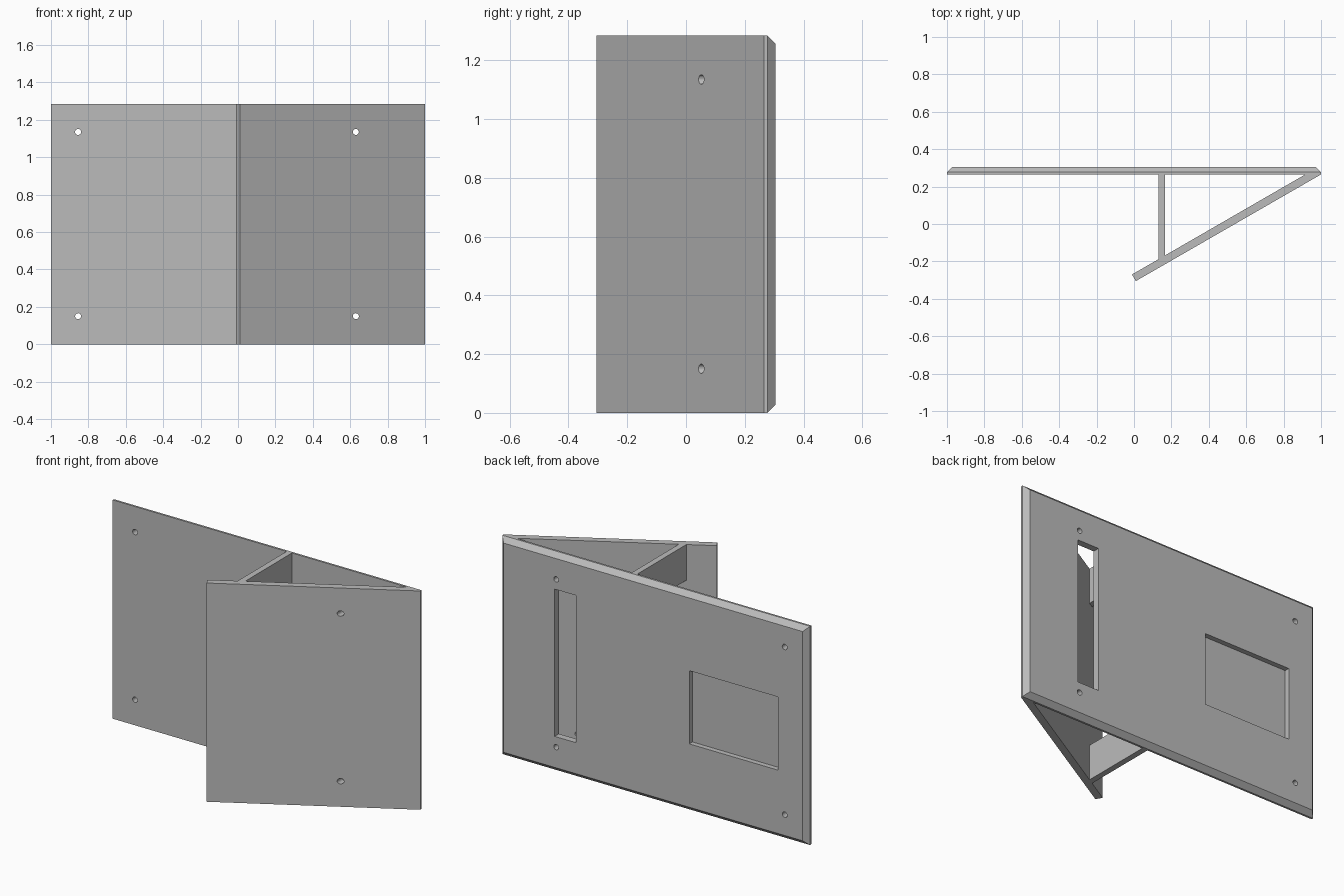
import bpy
import bmesh
from math import radians, tan, pi
from mathutils import Matrix, Vector

HEIGHT = 1.285
FRONT, BACK = 0.265, 0.305      # faces of the back plate
SLOPE = tan(radians(30))

cube = bpy.data.objects.get("Cube")
if cube:
    bpy.data.objects.remove(cube)

grey = bpy.data.materials.new("plain_grey")
grey.use_nodes = True
grey.diffuse_color = (0.5, 0.5, 0.5, 1)
grey.node_tree.nodes["Principled BSDF"].inputs["Base Color"].default_value = (0.5, 0.5, 0.5, 1)


def add_object(name, bm):
    bmesh.ops.recalc_face_normals(bm, faces=bm.faces)
    mesh = bpy.data.meshes.new(name)
    bm.to_mesh(mesh)
    bm.free()
    mesh.materials.append(grey)
    obj = bpy.data.objects.new(name, mesh)
    bpy.context.collection.objects.link(obj)
    return obj


def prism(name, outline, bottom=0, top=HEIGHT):
    """Extrude a plan outline upwards."""
    bm = bmesh.new()
    face = bm.faces.new([bm.verts.new((x, y, bottom)) for x, y in outline])
    ext = bmesh.ops.extrude_face_region(bm, geom=[face])
    verts = [v for v in ext["geom"] if isinstance(v, bmesh.types.BMVert)]
    bmesh.ops.translate(bm, verts=verts, vec=(0, 0, top - bottom))
    return add_object(name, bm)


def box(name, x, y, z):
    return prism(name, [(x[0], y[0]), (x[1], y[0]), (x[1], y[1]), (x[0], y[1])], *z)


def hole(x, z):
    """Round cutter running front to back."""
    bm = bmesh.new()
    bmesh.ops.create_cone(bm, cap_ends=True, segments=24, radius1=0.016, radius2=0.016, depth=2,
                          matrix=Matrix.Translation((x, 0, z)) @ Matrix.Rotation(pi / 2, 4, "X"))
    return add_object("hole_cutter", bm)


def cut(obj, cutters):
    for cutter in cutters:
        cutter.hide_render = True
        mod = obj.modifiers.new("cut", "BOOLEAN")
        mod.operation = "DIFFERENCE"
        mod.solver = "EXACT"
        mod.object = cutter
    bpy.context.view_layer.update()
    baked = bpy.data.meshes.new_from_object(obj.evaluated_get(bpy.context.evaluated_depsgraph_get()))
    obj.modifiers.clear()
    obj.data = baked


# Back plate with a chamfered rear rim
plate = box("back_plate", (-1, 1), (FRONT, BACK), (0, HEIGHT))
bm = bmesh.new()
bm.from_mesh(plate.data)
rear = [e for e in bm.edges if all(v.co.y > BACK - 0.001 for v in e.verts)]
bmesh.ops.bevel(bm, geom=rear, offset=0.028, segments=1, affect="EDGES")
bm.to_mesh(plate.data)
bm.free()

# Slanted front panel, its inner edge mitred against the plate
end = Vector((0.01, -0.305))
inner = Vector((-0.011, -0.27))
panel = prism("slanted_panel", [end, (1, FRONT),
                                (inner.x + (FRONT - inner.y) / SLOPE, FRONT), inner])

# Cross strut with a tall opening, leaving a bridge at top and bottom
left, right = 0.165, 0.13
strut_plan = [(right, FRONT), (right, inner.y + (right - inner.x) * SLOPE),
              (left, inner.y + (left - inner.x) * SLOPE), (left, FRONT)]
low, high = 0.21, 1.075
prism("lower_strut", strut_plan, 0, low)
prism("upper_strut", strut_plan, high, HEIGHT)

# Slot, pocket and screw holes
slot = box("slot_cutter", (0.5, 0.64), (0.2, 0.4), (low, high))
pocket = box("pocket_cutter", (-0.81, -0.235), (BACK - 0.03, 0.4), (0.4, 0.83))
levels = (0.15, 1.135)
outer_holes = [hole(-0.855, z) for z in levels]
inner_holes = [hole(0.63, z) for z in levels]
cut(plate, [slot, pocket] + outer_holes + inner_holes)
cut(panel, inner_holes)
for cutter in [slot, pocket] + outer_holes + inner_holes:
    bpy.data.objects.remove(cutter)
